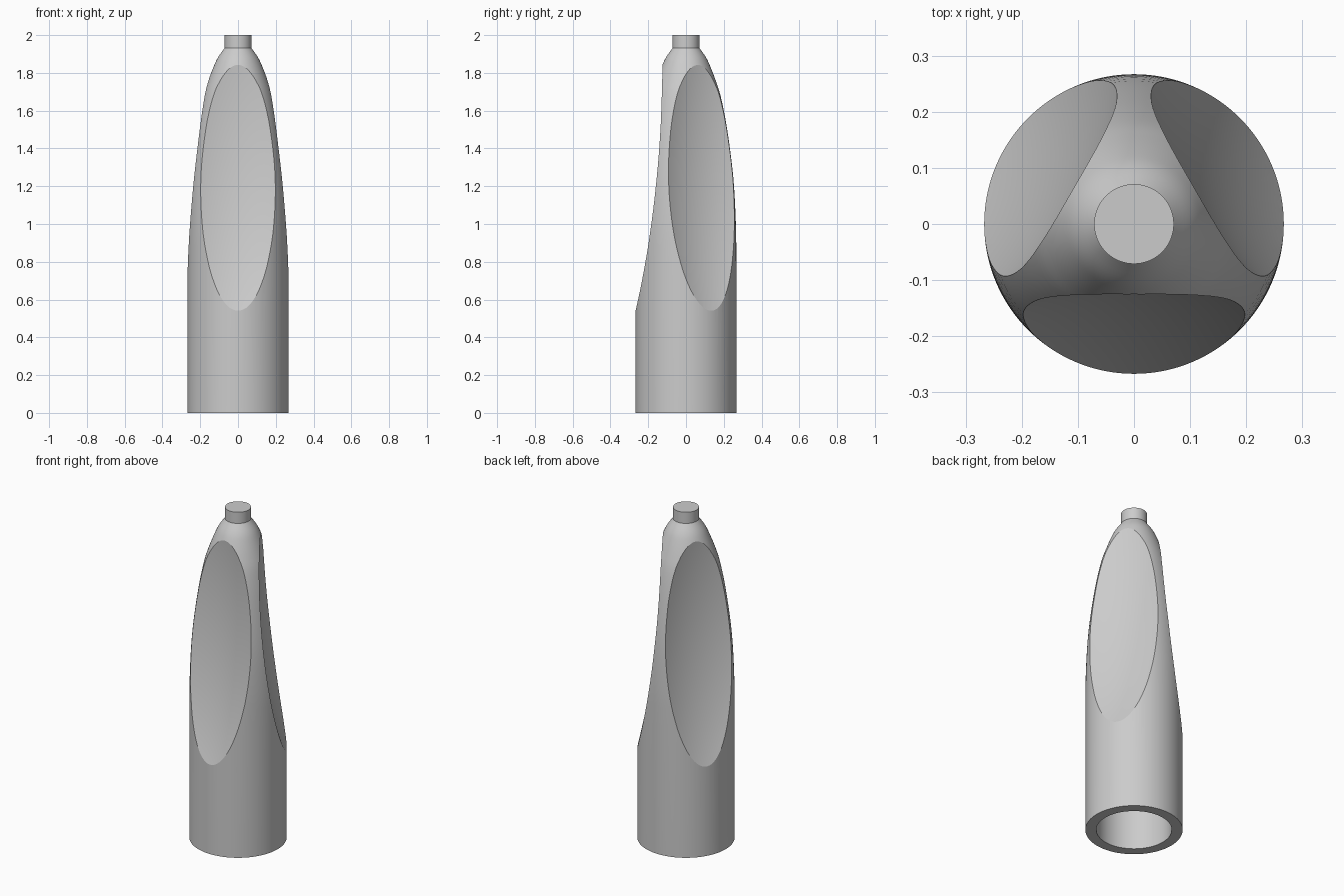
import bpy, bmesh, math
from mathutils import Matrix, Vector

cube = bpy.data.objects.get("Cube")
if cube:
    bpy.data.objects.remove(cube, do_unlink=True)

grey = bpy.data.materials.new("plain_grey")
grey.use_nodes = True
tone = (0.6, 0.6, 0.6, 1)
grey.diffuse_color = tone
grey.node_tree.nodes["Principled BSDF"].inputs["Base Color"].default_value = tone


def new_object(name, bm):
    bmesh.ops.recalc_face_normals(bm, faces=bm.faces)
    mesh = bpy.data.meshes.new(name)
    bm.to_mesh(mesh)
    bm.free()
    mesh.materials.append(grey)
    obj = bpy.data.objects.new(name, mesh)
    bpy.context.collection.objects.link(obj)
    return obj


def smooth_curve(points, steps=4):
    """Catmull-Rom curve through the points."""
    p = [Vector(q) for q in points]
    p = [2 * p[0] - p[1]] + p + [2 * p[-1] - p[-2]]
    out = []
    for a, b, c, d in zip(p, p[1:], p[2:], p[3:]):
        for i in range(steps):
            t = i / steps
            out.append(0.5 * (2 * b + (c - a) * t + (2 * a - 5 * b + 4 * c - d) * t ** 2
                              + (3 * b - a - 3 * c + d) * t ** 3))
    return out + [p[-2]]


def lathe(name, profile, segments=128):
    """Spin a (radius, height) profile that starts and ends on the axis."""
    bm = bmesh.new()
    rings = []
    for r, z in profile:
        if r == 0:
            rings.append([bm.verts.new((0, 0, z))] * segments)
        else:
            rings.append([bm.verts.new((r * math.cos(a), r * math.sin(a), z))
                          for a in (math.tau * i / segments for i in range(segments))])
    for low, high in zip(rings, rings[1:]):
        for i in range(segments):
            j = (i + 1) % segments
            corners = list(dict.fromkeys((low[i], low[j], high[j], high[i])))
            bm.faces.new(corners)
    return new_object(name, bm)


def scoop_cutter(angle):
    """Tall ellipsoid standing beside the body, turned around z."""
    bm = bmesh.new()
    bmesh.ops.create_uvsphere(bm, u_segments=160, v_segments=96, radius=1)
    place = (Matrix.Rotation(angle, 4, "Z") @ Matrix.Translation((0, -0.83, 1.555))
             @ Matrix.Diagonal((0.716, 0.716, 1.642, 1)))
    bmesh.ops.transform(bm, matrix=place, verts=bm.verts)
    cutter = new_object("scoop_cutter", bm)
    cutter.hide_render = True
    return cutter


# Body with a hollow base, a tapering shoulder and a short tip
shoulder = smooth_curve([(0.267, 0.78), (0.264, 1.0), (0.25, 1.25), (0.218, 1.5), (0.185, 1.67),
                         (0.157, 1.76), (0.126, 1.84), (0.104, 1.885), (0.071, 1.932)])
bore = [(0, 0.5), (0.207, 0.5), (0.207, 0), (0.267, 0)]
tip = [(0.071, 2), (0, 2)]
body = lathe("body", bore + [tuple(p) for p in shoulder] + tip)

# Three scooped sides
for k in range(3):
    cutter = scoop_cutter(k * math.tau / 3)
    mod = body.modifiers.new("scoop", "BOOLEAN")
    mod.operation, mod.solver, mod.object = "DIFFERENCE", "EXACT", cutter
    bpy.context.view_layer.objects.active = body
    bpy.ops.object.modifier_apply(modifier=mod.name)
    bpy.data.objects.remove(cutter, do_unlink=True)

bpy.ops.object.select_all(action="DESELECT")
body.select_set(True)
bpy.context.view_layer.objects.active = body
bpy.ops.object.shade_smooth_by_angle(angle=math.radians(15))
